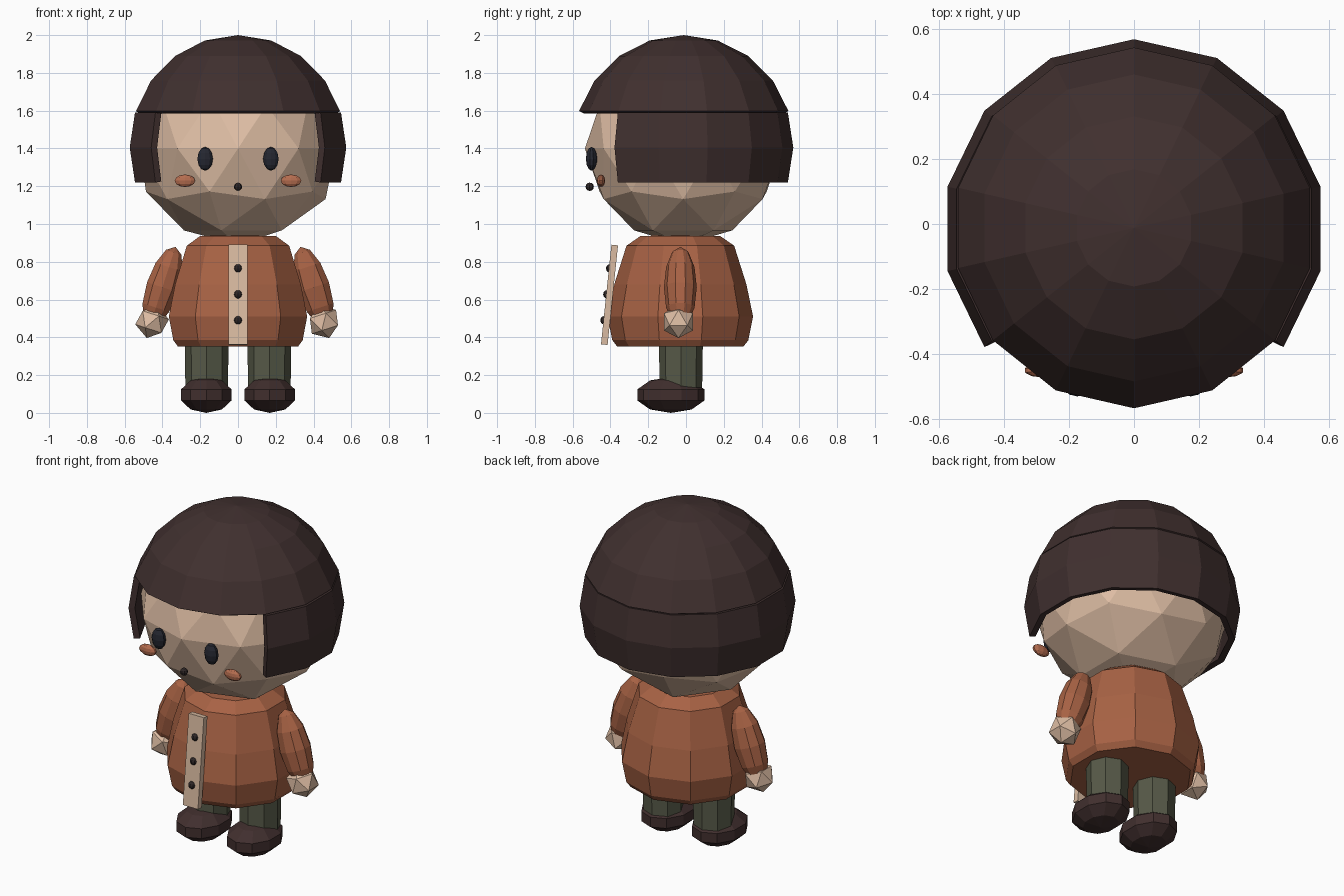
import bpy, bmesh, math
from mathutils import Matrix

if "Cube" in bpy.data.objects:
    bpy.data.objects.remove(bpy.data.objects["Cube"])


def material(name, rgb):
    m = bpy.data.materials.new(name)
    m.use_nodes = True
    m.diffuse_color = (*rgb, 1)
    m.node_tree.nodes["Principled BSDF"].inputs["Base Color"].default_value = (*rgb, 1)
    return m


SKIN = material("skin", (0.73, 0.51, 0.37))
HAIR = material("dark brown hair", (0.051, 0.029, 0.028))
COAT = material("rust coat", (0.39, 0.122, 0.058))
BLUSH = material("blush", (0.47, 0.155, 0.08))
TRIM = material("cream trim", (0.70, 0.50, 0.36))
TROUSERS = material("olive trousers", (0.093, 0.1, 0.064))
SHOES = material("dark shoes", (0.052, 0.028, 0.027))
EYES = material("navy black", (0.018, 0.02, 0.03))
BUTTONS = material("button black", (0.028, 0.02, 0.02))


def finish(name, bm, mat, loc, scale=(1, 1, 1), tilt=(0, 0, 0)):
    """Turn a bmesh into a flat-shaded object with its transform."""
    mesh = bpy.data.meshes.new(name)
    bm.to_mesh(mesh)
    bm.free()
    mesh.materials.append(mat)
    ob = bpy.data.objects.new(name, mesh)
    ob.location, ob.scale, ob.rotation_euler = loc, scale, tilt
    bpy.context.collection.objects.link(ob)
    return ob


def lathe(name, profile, sides, mat, loc, first=0, last=None, **kw):
    """Revolve a top-down (radius, height) profile, starting at the front."""
    bm = bmesh.new()
    last = sides if last is None else last
    cols = []
    for k in range(first, last + 1):
        a = 2 * math.pi * k / sides
        cols.append([bm.verts.new((r * math.sin(a), -r * math.cos(a), z)) for r, z in profile])
    for c, d in zip(cols, cols[1:]):
        for i in range(len(profile) - 1):
            bm.faces.new((c[i], c[i + 1], d[i + 1], d[i]))
    bmesh.ops.remove_doubles(bm, verts=bm.verts, dist=1e-5)
    return finish(name, bm, mat, loc, **kw)


def arc(rings, start, stop):
    """Profile of a unit sphere from one ring number to another."""
    return [(abs(math.sin(math.pi * i / rings)), math.cos(math.pi * i / rings))
            for i in range(start, stop + 1)]


def ball(name, mat, loc, scale, sides=10, rings=6, tilt=(0, 0, 0)):
    return lathe(name, arc(rings, 0, rings), sides, mat, loc, scale=scale, tilt=tilt)


def ico(name, mat, loc, scale, level, tilt=(0, 0, 0)):
    bm = bmesh.new()
    bmesh.ops.create_icosphere(bm, subdivisions=level, radius=1)
    return finish(name, bm, mat, loc, scale, tilt)


def thicken(ob, amount):
    # Bake the scale first so that the wall has an even thickness
    ob.data.transform(Matrix.Diagonal((*ob.scale, 1)))
    ob.scale = (1, 1, 1)
    mod = ob.modifiers.new("wall", "SOLIDIFY")
    mod.thickness, mod.offset = amount, -1


# Head and hair: a dome on top, and a curtain round the sides and back
ico("head", SKIN, (0, -0.015, 1.40), (0.545, 0.52, 0.51), 2)
dome = lathe("hair_dome", arc(10, 0, 4), 14, HAIR, (0, -0.012, 1.418), scale=(0.583, 0.583, 0.582))
thicken(dome, 0.03)
curtain = lathe("hair_curtain", arc(10, 4, 6), 14, HAIR, (0, -0.015, 1.405),
                first=2, last=12, scale=(0.588, 0.583, 0.6))
thicken(curtain, 0.035)

# Coat body
lathe("coat", [(0, 0.94), (0.21, 0.937), (0.285, 0.885), (0.35, 0.68), (0.385, 0.51),
               (0.36, 0.385), (0.335, 0.352), (0, 0.352)], 10, COAT, (0, -0.03, 0))

# Front placket and its buttons
slope = math.atan2(0.055, 0.525)
bm = bmesh.new()
bmesh.ops.create_cube(bm, size=1)
finish("coat_placket", bm, TRIM, (0, -0.405, 0.625), (0.1, 0.035, 0.53), (-slope, 0, 0))
for i, z in enumerate((0.765, 0.627, 0.49)):
    ball(f"button_{i + 1}", BUTTONS, (0, -0.401 - 0.015 * i, z), (0.023,) * 3, sides=8)

# Mouth
ball("mouth", BUTTONS, (0, -0.51, 1.197), (0.022,) * 3, sides=8)

# Paired parts
for side, s in (("left", 1), ("right", -1)):
    ball(f"{side}_eye", EYES, (s * 0.174, -0.5, 1.345), (0.043, 0.03, 0.063))
    ball(f"{side}_cheek", BLUSH, (s * 0.281, -0.45, 1.229), (0.057, 0.022, 0.033))
    lean = (0, -s * math.radians(18), 0)
    ball(f"{side}_arm", COAT, (s * 0.4, -0.03, 0.665), (0.09, 0.087, 0.225), tilt=lean)
    ico(f"{side}_hand", SKIN, (s * 0.455, -0.04, 0.482), (0.09,) * 3, 1, tilt=lean)
    lathe(f"{side}_leg", [(0, 0.42), (0.117, 0.42), (0.112, 0.1), (0, 0.1)], 8,
          TROUSERS, (s * 0.166, -0.027, 0))
    ball(f"{side}_shoe", SHOES, (s * 0.168, -0.08, 0.095), (0.148, 0.187, 0.095), rings=5)
